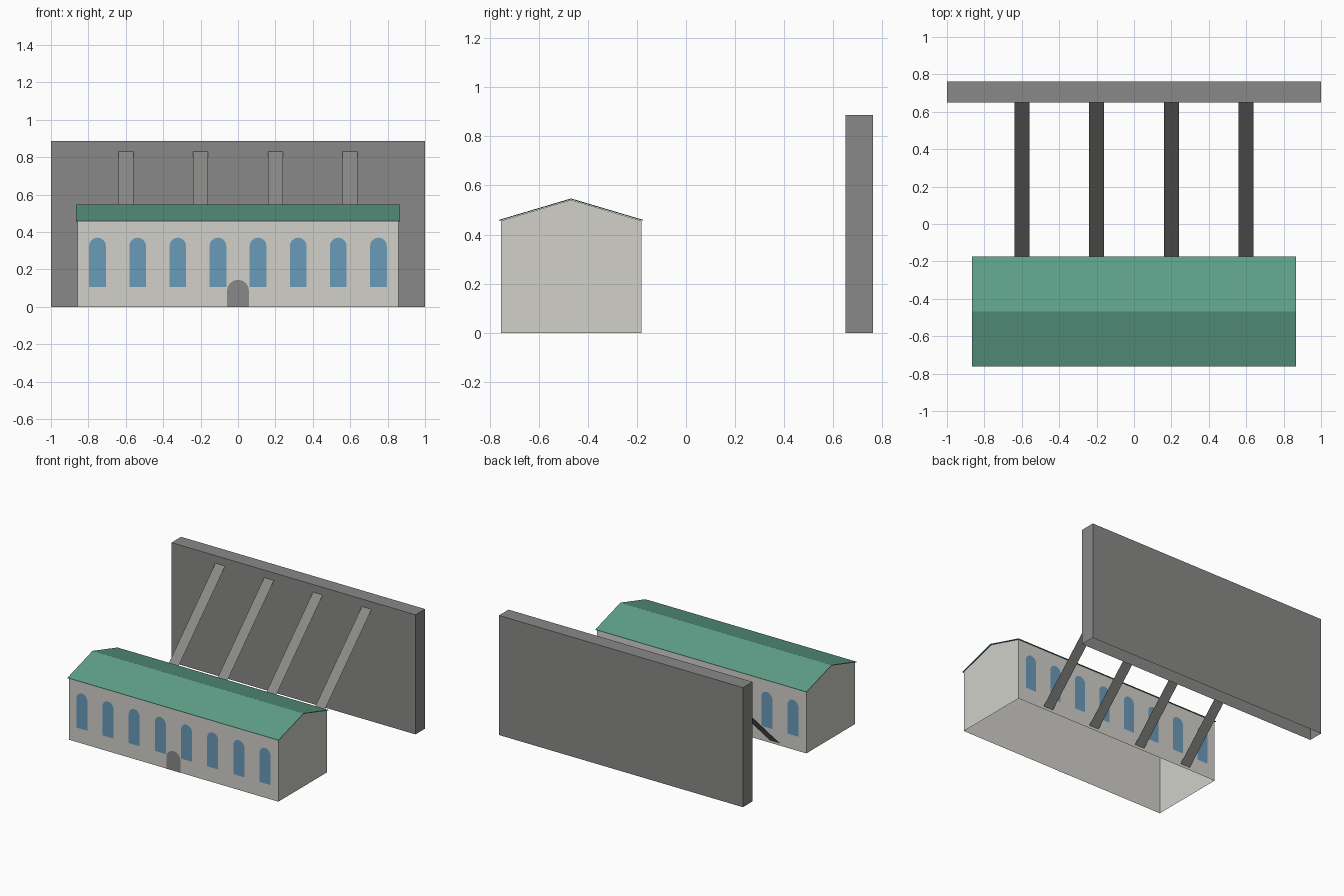
import bpy, bmesh, math

if "Cube" in bpy.data.objects:
    bpy.data.objects.remove(bpy.data.objects["Cube"])


def srgb(r, g, b):
    f = lambda c: c / 12.92 if c <= 0.04045 else ((c + 0.055) / 1.055) ** 2.4
    return (f(r / 255), f(g / 255), f(b / 255), 1)


def material(name, rgb):
    m = bpy.data.materials.new(name)
    m.diffuse_color = srgb(*rgb)
    m.use_nodes = True
    m.node_tree.nodes["Principled BSDF"].inputs["Base Color"].default_value = m.diffuse_color
    return m


CONCRETE = material("grey concrete", (137, 137, 136))
STONE = material("pale stone", (209, 208, 202))
GREEN = material("green roof", (94, 159, 137))
GLASS = material("blue glass", (107, 155, 186))


def mesh_object(name, verts, faces, mat):
    me = bpy.data.meshes.new(name)
    me.from_pydata(verts, [], faces)
    me.materials.append(mat)
    ob = bpy.data.objects.new(name, me)
    bpy.context.collection.objects.link(ob)
    return ob


def prism(name, profile, half, mat, open_base=False):
    """Extrude a (y, z) profile along x; open_base leaves out the underside."""
    n = len(profile)
    verts = [(x, y, z) for x in (-half, half) for y, z in profile]
    faces = [tuple(range(n)), tuple(range(n, 2 * n))]
    faces += [(i, (i + 1) % n, n + (i + 1) % n, n + i) for i in range(n)]
    ob = mesh_object(name, verts, faces, mat)
    bm = bmesh.new()
    bm.from_mesh(ob.data)
    bmesh.ops.recalc_face_normals(bm, faces=bm.faces)
    if open_base:
        base = [f for f in bm.faces if all(v.co.z < 0.001 for v in f.verts)]
        bmesh.ops.delete(bm, geom=base, context='FACES')
    bm.to_mesh(ob.data)
    bm.free()
    return ob


def arch(name, x, y, half, z0, z1, mat, side):
    """Flat round-headed plate; side -1 faces the front, 1 the back."""
    spring = z1 - half
    pts = [(-half, z0), (half, z0)]
    pts += [(half * math.cos(math.pi * i / 8), spring + half * math.sin(math.pi * i / 8))
            for i in range(9)]
    verts = [(x - side * px, y, pz) for px, pz in pts]
    return mesh_object(name, verts, [tuple(range(len(verts)))], mat)


# dam wall, hollow and open below
prism("dam_wall", [(0.65, 0), (0.762, 0), (0.762, 0.886), (0.65, 0.886)], 1.0, CONCRETE, True)

# powerhouse with gabled ends, open below
FRONT, BACK, RIDGE = -0.754, -0.182, -0.468
prism("powerhouse", [(FRONT, 0), (BACK, 0), (BACK, 0.456), (RIDGE, 0.5415), (FRONT, 0.456)],
      0.859, STONE, True)

# thin roof slab with a small overhang
top = [(-0.761, 0.46), (RIDGE, 0.547), (-0.175, 0.46)]
prism("roof", top + [(y, z - 0.004) for y, z in reversed(top)], 0.865, GREEN)

# arched windows on both long walls
for side, y, label in ((-1, FRONT - 0.0015, "front"), (1, BACK + 0.0015, "back")):
    for i in range(8):
        arch(f"{label}_window_{i + 1}", (i - 3.5) * 0.2145, y, 0.045, 0.107, 0.37, GLASS, side)

# arched door
arch("door", 0, FRONT - 0.0015, 0.059, 0, 0.145, CONCRETE, -1)

# flat sloping penstocks from dam to powerhouse
for i in range(4):
    x = -0.6 + 0.4 * i
    mesh_object(f"penstock_{i + 1}",
                [(x - 0.04, -0.18, 0.02), (x + 0.04, -0.18, 0.02),
                 (x + 0.04, 0.65, 0.83), (x - 0.04, 0.65, 0.83)], [(0, 1, 2, 3)], CONCRETE)
